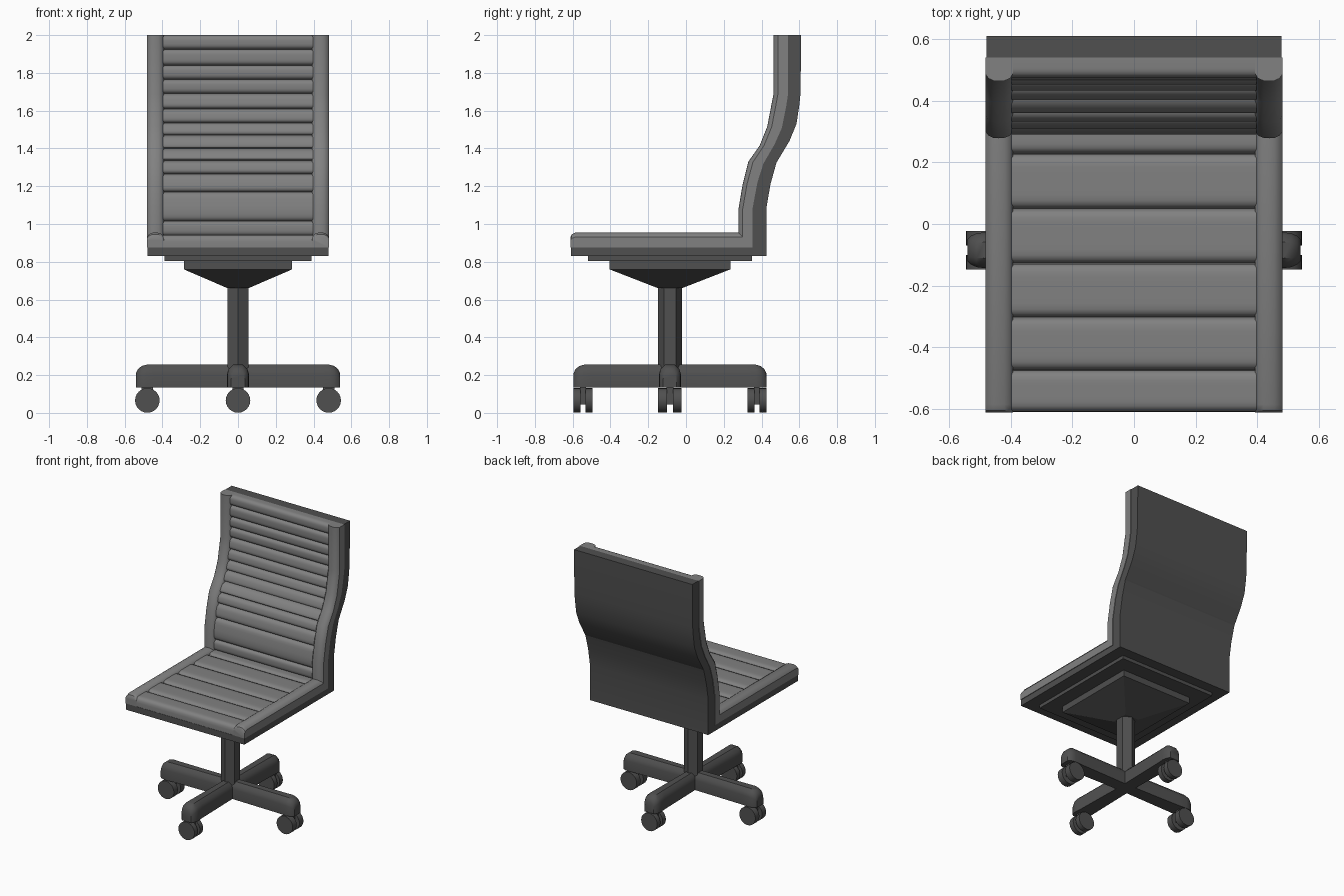
import bpy, bmesh, math
from mathutils import Vector

if "Cube" in bpy.data.objects:
    bpy.data.objects.remove(bpy.data.objects["Cube"])


def material(name, v):
    m = bpy.data.materials.new(name)
    m.diffuse_color = (v, v, v, 1)
    m.use_nodes = True
    m.node_tree.nodes["Principled BSDF"].inputs["Base Color"].default_value = m.diffuse_color
    return m


PAD = material("grey_padding", .22)
DARK = material("dark_frame", .08)


def loft(name, rings, smooth=35, mat=DARK):
    """Skin a list of equal-length point rings and cap both ends."""
    bm = bmesh.new()
    rows = [[bm.verts.new(p) for p in ring] for ring in rings]
    n = len(rows[0])
    for a, b in zip(rows, rows[1:]):
        for i in range(n):
            j = (i + 1) % n
            bm.faces.new((a[i], a[j], b[j], b[i]))
    bm.faces.new(rows[0])
    bm.faces.new(rows[-1])
    bmesh.ops.recalc_face_normals(bm, faces=bm.faces)
    me = bpy.data.meshes.new(name)
    bm.to_mesh(me)
    bm.free()
    me.materials.append(mat)
    ob = bpy.data.objects.new(name, me)
    bpy.context.collection.objects.link(ob)
    bpy.ops.object.select_all(action='DESELECT')
    ob.select_set(True)
    bpy.context.view_layer.objects.active = ob
    if smooth:
        bpy.ops.object.shade_smooth_by_angle(angle=math.radians(smooth))
    return ob


def prism(name, yz, hw, smooth=35, mat=DARK):
    return loft(name, [[(x, y, z) for y, z in yz] for x in (-hw, hw)], smooth, mat)


def rect(x, y0, y1, z):
    return [(-x, y0, z), (x, y0, z), (x, y1, z), (-x, y1, z)]


def sample(line, z):
    """y of a (y, z) polyline at height z."""
    for (y0, z0), (y1, z1) in zip(line, line[1:]):
        if z <= z1:
            return y0 + (y1 - y0) * (z - z0) / (z1 - z0)
    return line[-1][0]


# Side profile of the backrest: padding front, padding/shell seam, shell rear
front = [(.278, .875), (.278, 1.08), (.30, 1.21), (.33, 1.33), (.39, 1.415),
         (.43, 1.515), (.452, 1.63), (.463, 1.685), (.463, 2)]
seam = [(.352, .875), (.352, 1.08), (.378, 1.22), (.41, 1.32), (.468, 1.42),
        (.508, 1.51), (.53, 1.62), (.54, 1.685), (.54, 2)]
rear = [(.426, .83), (.426, 1.087), (.447, 1.21), (.479, 1.325), (.548, 1.44),
        (.585, 1.53), (.60, 1.63), (.606, 1.69), (.61, 2)]

# Shell: seat pan and backrest in one bent piece
prism("shell", [(-.61, .83)] + rear + seam[::-1] + [(-.61, .875)], .478, 15)

# Side bolsters along seat and back
section = [(.393, 0), (.393, .7), (.402, .88), (.42, .98), (.44, 1),
           (.456, .98), (.472, .88), (.482, .7), (.482, 0)]


def bolster(name, base, top, side):
    rings = []
    for b, t in zip(base, top):
        ring = []
        for x, h in section:
            y, z = Vector(b).lerp(Vector(t), h)
            ring.append((side * x, y, z))
        rings.append(ring)
    loft(name, rings, mat=PAD)


seat_top = [(-.612, .93), (-.605, .945), (-.585, .955), (.352, .955)]
seat_base = [(y, .876) for y, z in seat_top]
for side, label in ((-1, "left"), (1, "right")):
    bolster(label + "_back_bolster", seam, front, side)
    bolster(label + "_seat_bolster", seat_base, seat_top, side)


# Ribbed padding: pillow bulges between stitch lines
def ribs(edges, low, high, steps=12):
    pts = []
    for a, b in zip(edges, edges[1:]):
        p = max(2.5, (b - a) / .022)
        for i in range(steps + 1):
            u = -math.cos(math.pi * i / steps)
            h = max(0, 1 - abs(u) ** p) ** .5
            pts.append(((a + b) / 2 + u * (b - a) / 2 + (1e-4 if i == 0 else 0),
                        low + (high - low) * h))
    return pts


seat = ribs([-.61, -.473, -.302, -.127, .05, .228, .352], .905, .942)
prism("seat_ribs", seat + [(.352, .876), (-.61, .876)], .397, mat=PAD)

back = []
for z, t in ribs([.875, .937, 1.015, 1.17, 1.265, 1.335, 1.40, 1.47, 1.535, 1.61,
                  1.69, 1.765, 1.84, 1.925, 2], .45, .84):
    z = min(z, 2)
    f, s = sample(front, z), sample(seam, z)
    back.append((s + (f - s) * t, z))
prism("back_ribs", back + seam[::-1], .397, mat=PAD)

# Mounting plate, mechanism box and tapered funnel under the seat
CY = -.085
loft("mounting_plate", [rect(.39, -.52, .35, z) for z in (.805, .832)], 0)
loft("seat_mechanism", [rect(.055, CY - .063, CY + .063, .66),
                        rect(.287, -.405, .235, .76),
                        rect(.287, -.405, .235, .807)], 0)

# Hexagonal column
hexagon = [math.radians(90 + 60 * i) for i in range(6)]
loft("column", [[(.0635 * math.cos(a), CY + .0635 * math.sin(a), z) for a in hexagon]
                for z in (.15, .67)], 0)

# Four base arms with rounded ends
arm_section = [(-1, 0), (-1, .6), (-.85, .82), (-.45, 1),
               (.45, 1), (.85, .82), (1, .6), (1, 0)]


def arm(name, length, dx, dy):
    stations = [(0, .045, .255), (length - .11, .054, .255), (length - .055, .058, .255),
                (length - .03, .055, .248), (length - .01, .046, .232), (length, .036, .21)]
    rings = []
    for r, w, top in stations:
        rings.append([(dx * r - dy * w * s, CY + dy * r + dx * w * s,
                       .135 + h * (top - .135)) for s, h in arm_section])
    loft(name, rings)


arm("right_arm", .54, 1, 0)
arm("left_arm", .54, -1, 0)
arm("rear_arm", .51, 0, 1)
arm("front_arm", .51, 0, -1)


# Twin-wheel casters, all rolling along x
def disc(name, x, y0, y1, r, z=.066, n=24):
    loft(name, [[(x + r * math.cos(2 * math.pi * i / n), y,
                  z + r * math.sin(2 * math.pi * i / n)) for i in range(n)]
                for y in (y0, y1)])


for label, x, y, out, gap in (("left", -.48, CY, .062, .016), ("right", .48, CY, .062, .016),
                              ("front", 0, -.545, .05, .013), ("rear", 0, .375, .05, .013)):
    for s, part in ((-1, "a"), (1, "b")):
        disc(f"{label}_wheel_{part}", x, y + s * gap, y + s * out, .065)
    loft(label + "_caster_stem",
         [[(x + a * .03, y + b * (gap + .002), z)
           for a, b in ((-1, -1), (1, -1), (1, 1), (-1, 1))] for z in (.045, .15)], 0)
